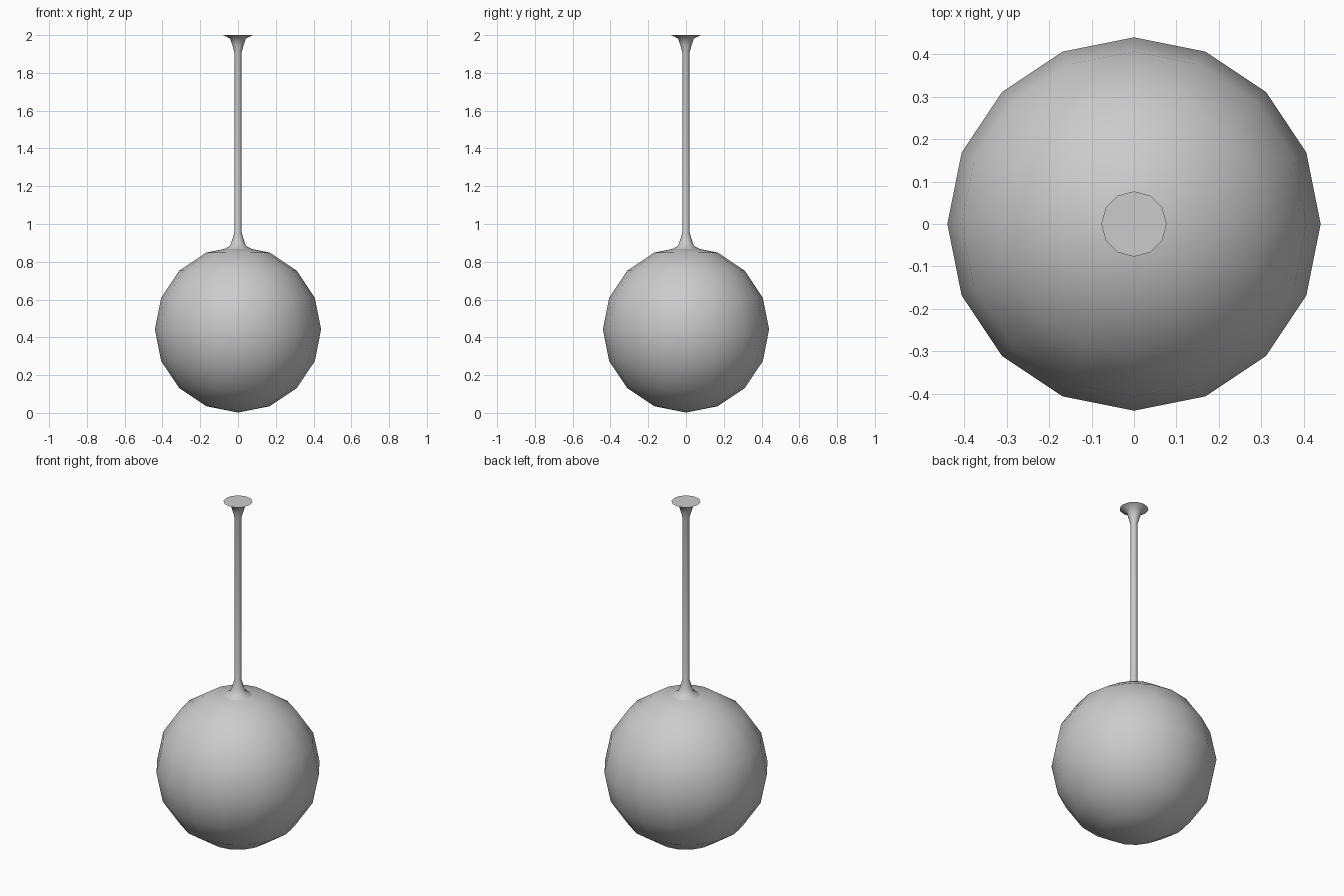
import bpy, bmesh
from math import cos, sin, tau, radians

if "Cube" in bpy.data.objects:
    bpy.data.objects.remove(bpy.data.objects["Cube"])


def finish(obj, angle):
    bpy.ops.object.select_all(action='DESELECT')
    obj.select_set(True)
    bpy.context.view_layer.objects.active = obj
    bpy.ops.object.shade_smooth_by_angle(angle=radians(angle))


def lathe(name, profile, sides):
    """Revolve (radius, z) points around z; the last ring is capped."""
    bm = bmesh.new()
    rings = [[bm.verts.new((r * cos(tau * i / sides), r * sin(tau * i / sides), z))
              for i in range(sides)] for r, z in profile]
    for a, b in zip(rings, rings[1:]):
        for i in range(sides):
            j = (i + 1) % sides
            bm.faces.new((a[i], a[j], b[j], b[i]))
    bm.faces.new(rings[-1])
    mesh = bpy.data.meshes.new(name)
    bm.to_mesh(mesh)
    bm.free()
    obj = bpy.data.objects.new(name, mesh)
    bpy.context.collection.objects.link(obj)
    return obj


# Globe shade
bpy.ops.mesh.primitive_uv_sphere_add(segments=16, ring_count=8, radius=0.44,
                                     location=(0, 0, 0.442))
globe = bpy.context.object
globe.name = "globe_shade"
finish(globe, 60)

# Hanging rod, flared where it meets the globe and at the ceiling plate
rod = lathe("hanging_rod", [(0.077, 0.866), (0.042, 0.884), (0.031, 0.915),
                            (0.018, 0.962), (0.018, 1.905), (0.031, 1.951),
                            (0.042, 1.982), (0.077, 2.0)], 12)
finish(rod, 60)
